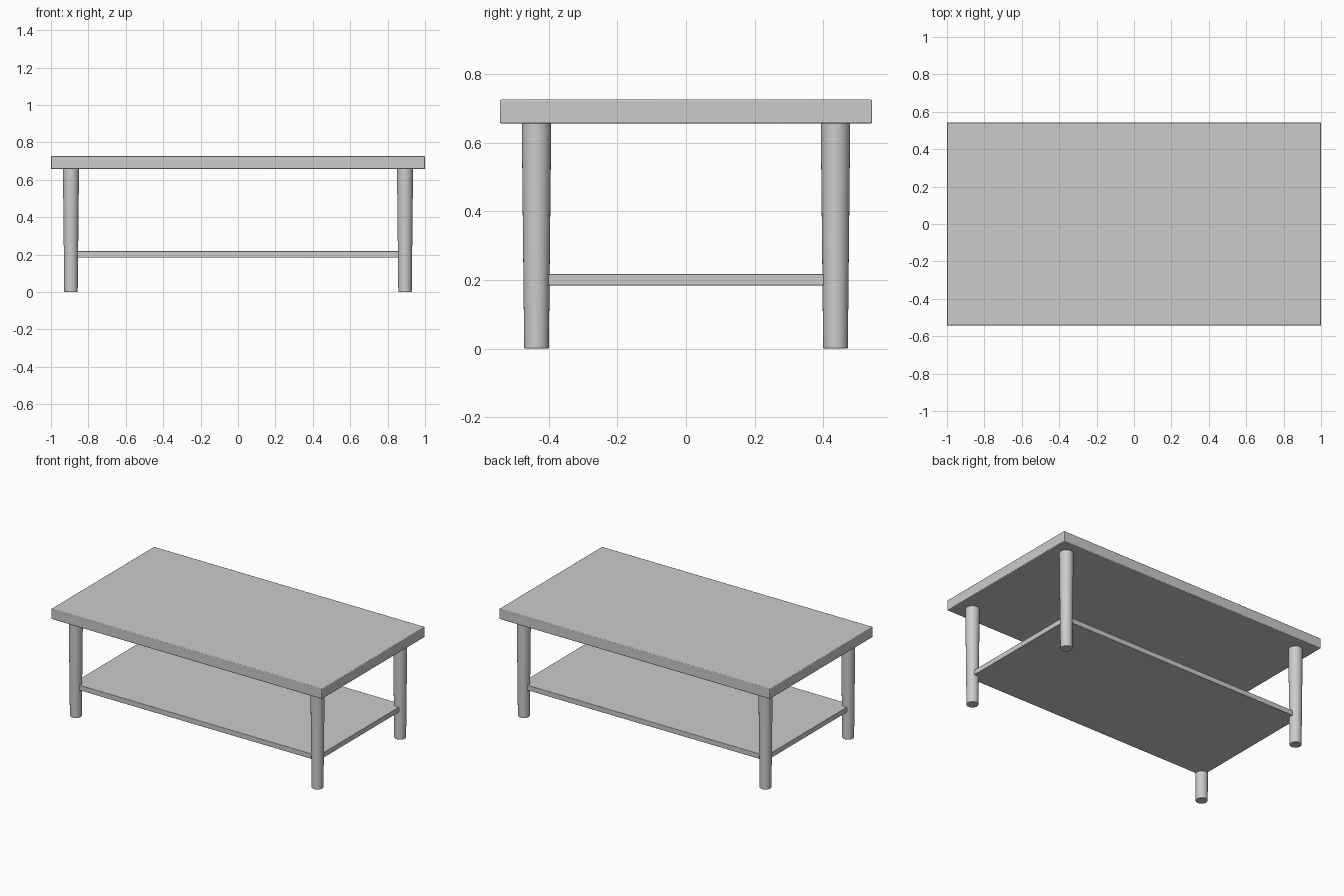
import bpy

cube = bpy.data.objects.get("Cube")
if cube:
    bpy.data.objects.remove(cube, do_unlink=True)

# Single grey finish
grey = bpy.data.materials.new("light_grey")
grey.use_nodes = True
colour = (0.6, 0.6, 0.6, 1.0)
grey.diffuse_color = colour
grey.node_tree.nodes["Principled BSDF"].inputs["Base Color"].default_value = colour


def finish(name, bevel):
    """Name the active part, colour it, soften its edges and shade it."""
    part = bpy.context.object
    part.name = name
    part.data.materials.append(grey)
    bpy.ops.object.transform_apply(location=False, rotation=False, scale=True)
    bpy.ops.object.shade_smooth_by_angle()
    edge = part.modifiers.new("soft_edges", "BEVEL")
    edge.width = bevel
    edge.segments = 2
    edge.limit_method = "ANGLE"


def slab(name, half_x, half_y, bottom, top, bevel):
    bpy.ops.mesh.primitive_cube_add(size=2, location=(0, 0, (bottom + top) / 2))
    bpy.context.object.scale = (half_x, half_y, (top - bottom) / 2)
    finish(name, bevel)


def leg(name, x, y, height):
    bpy.ops.mesh.primitive_cone_add(vertices=32, radius1=0.036, radius2=0.043,
                                    depth=height, location=(x, y, height / 2))
    finish(name, 0.002)


# Tabletop and lower shelf, the shelf corners set into the legs
slab("tabletop", 1.0, 0.543, 0.657, 0.726, 0.004)
slab("lower_shelf", 0.908, 0.45, 0.184, 0.218, 0.002)

# Four tapered round legs
for side, x in (("left", 0.893), ("right", -0.893)):
    for end, y in (("front", -0.436), ("back", 0.436)):
        leg(f"{end}_{side}_leg", x, y, 0.66)
